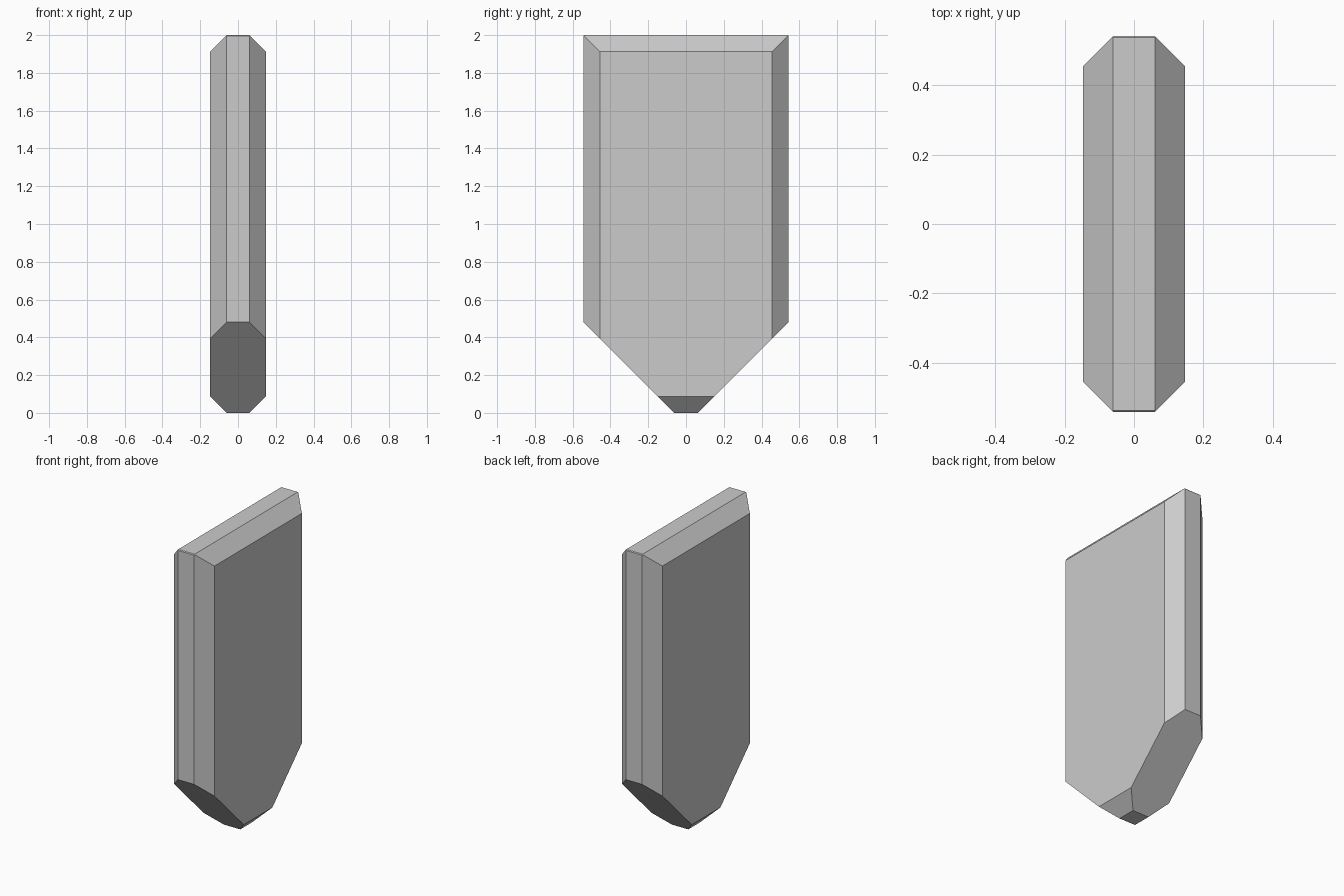
import bpy, bmesh
from mathutils import Vector

if "Cube" in bpy.data.objects:
    bpy.data.objects.remove(bpy.data.objects["Cube"])

HX, HY, H = 0.147, 0.543, 2.0   # half width, half depth, height
FLAT = 0.06                     # half width of the narrow edge faces


def cut(bm, point, normal):
    """Slice off everything beyond a plane and cap the opening."""
    geom = bm.verts[:] + bm.edges[:] + bm.faces[:]
    res = bmesh.ops.bisect_plane(bm, geom=geom, dist=1e-6, plane_co=Vector(point),
                                 plane_no=Vector(normal).normalized(), clear_outer=True)
    edges = [e for e in res["geom_cut"] if isinstance(e, bmesh.types.BMEdge)]
    bmesh.ops.contextual_create(bm, geom=edges)


# Slab blank
bm = bmesh.new()
bmesh.ops.create_cube(bm, size=1)
for v in bm.verts:
    v.co = Vector((v.co.x * 2 * HX, v.co.y * 2 * HY, (v.co.z + 0.5) * H))

for s in (-1, 1):
    # Pointed lower end
    cut(bm, (0, s * 0.062, 0), (0, s, -1))
for s in (-1, 1):
    # Long bevels along the top and bottom edges
    cut(bm, (s * FLAT, 0, H), (s, 0, 1))
    cut(bm, (s * FLAT, 0, 0), (s, 0, -1))
    # Upright corner bevels
    for t in (-1, 1):
        cut(bm, (s * FLAT, t * HY, 0), (s, t, 0))
    # Tiny bevel at the ends of the top edge
    cut(bm, (0, s * (HY - 0.005), H), (0, s, 1))

bmesh.ops.recalc_face_normals(bm, faces=bm.faces[:])
mesh = bpy.data.meshes.new("pointed_slab")
bm.to_mesh(mesh)
bm.free()
slab = bpy.data.objects.new("pointed_slab", mesh)
bpy.context.collection.objects.link(slab)
